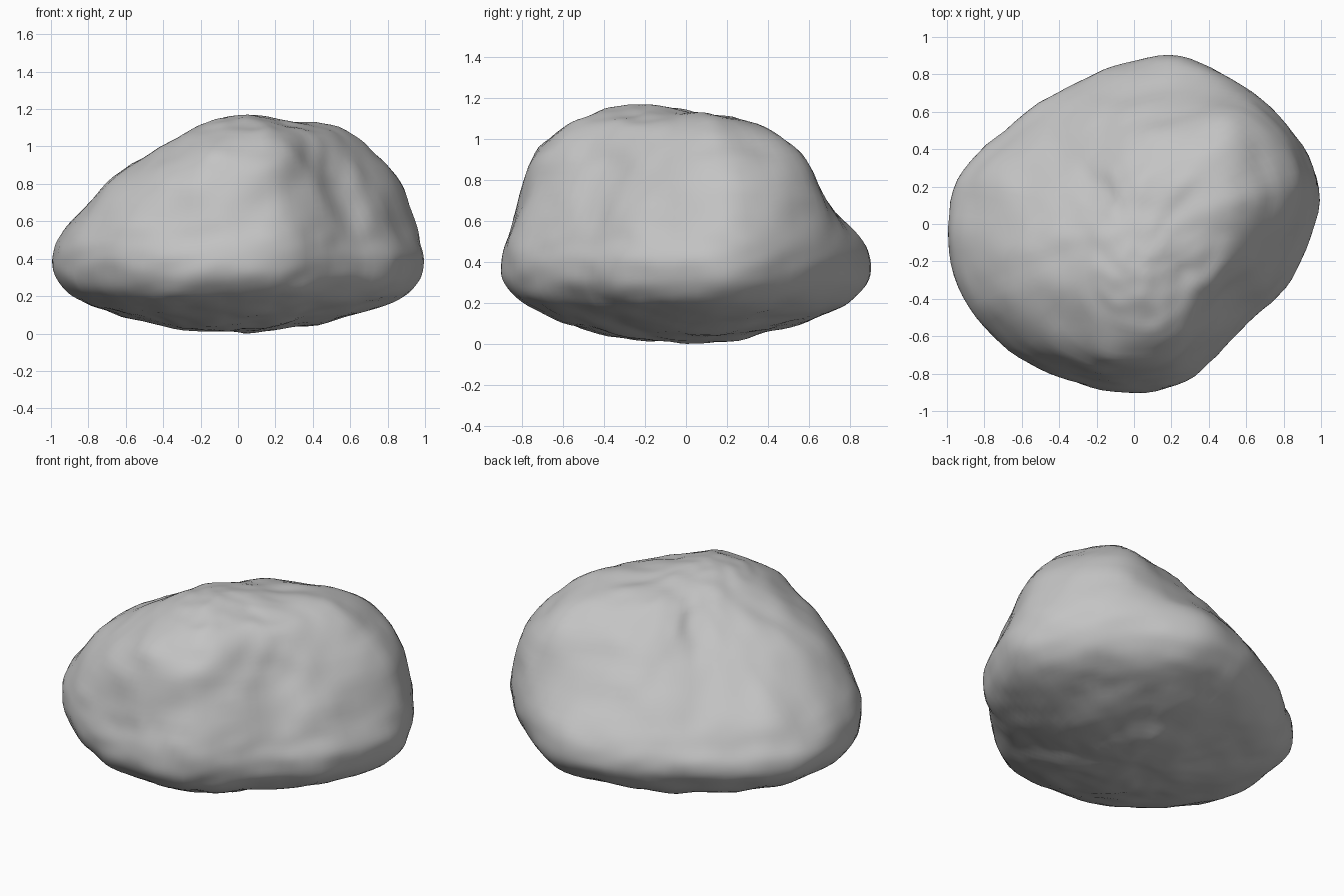
import bpy
import bmesh
import math
from mathutils import Vector, noise

default_cube = bpy.data.objects.get("Cube")
if default_cube:
    bpy.data.objects.remove(default_cube, do_unlink=True)

SIDES = 12        # control points around each contour
AROUND = 96       # finished columns
STEPS = 5         # finished rows between two contours
PEAK = Vector((0.04, -0.23, 1.165))

# Contour radii by height, starting 15 degrees from +x and going round in 30 degree steps
RIM = [1.02, .95, .945, .85, .84, .98, 1.01, .94, .89, .885, .80, .91]
CONTOURS = {
    0.37: RIM,
    0.47: [1.01, .96, .92, .81, .79, .93, .99, .93, .87, .87, .785, .88],
    0.60: [.97, .95, .81, .71, .69, .84, .92, .89, .83, .83, .74, .82],
    0.80: [.90, .89, .64, .53, .46, .57, .73, .78, .79, .77, .66, .73],
    0.95: [.77, .77, .50, .36, .27, .35, .48, .59, .70, .71, .59, .63],
    1.07: [.60, .52, .29, .18, .13, .16, .23, .36, .54, .59, .49, .51],
}
# Shallow underside: height and share of the rim radius
UNDERSIDE = [(0.0, 0.0), (0.012, 0.25), (0.055, 0.48), (0.12, 0.71), (0.18, 0.87), (0.27, 0.97)]


def contour(height, radii):
    ring = []
    for i, radius in enumerate(radii):
        angle = math.tau * (i + 0.5) / SIDES
        ring.append(Vector((radius * math.cos(angle), radius * math.sin(angle), height)))
    return ring


def spline(a, b, c, d, t):
    """Smooth curve from b to c."""
    return b + 0.5 * t * (c - a + t * (2 * a - 5 * b + 4 * c - d + t * (3 * (b - c) + d - a)))


def resample_ring(ring):
    points = []
    for k in range(AROUND):
        i, t = divmod(k * SIDES / AROUND - 0.5, 1.0)
        picks = [ring[(int(i) + n) % SIDES] for n in (-1, 0, 1, 2)]
        points.append(spline(*picks, t))
    return points


def weathering(point):
    """Offset along the normal: broad lumps, small chips and a worn groove."""
    offset = 0.010 * noise.noise(point * 2.6 + Vector((3, 1, 7)))
    offset += 0.016 * noise.noise(point * 5.0)
    offset += 0.010 * noise.noise(point * 11.0)
    across = (point.x - point.y) / math.sqrt(2)
    along = (point.x + point.y) / math.sqrt(2)
    if across > 0.3 and 0.3 < point.z < 1.05:
        fade = min(1.0, (across - 0.3) * 4, (point.z - 0.3) * 4, (1.05 - point.z) * 5)
        offset -= 0.025 * fade * math.exp(-((along - 0.12) / 0.13) ** 2)
    return offset


def relax(bm, times):
    for _ in range(times):
        bmesh.ops.smooth_vert(bm, verts=bm.verts[:], factor=0.5,
                              use_axis_x=True, use_axis_y=True, use_axis_z=True)


# Stack the contours, closing to the crest at the top
rings = [contour(z, [r * share for r in RIM]) for z, share in UNDERSIDE]
rings += [contour(z, radii) for z, radii in CONTOURS.items()]
shoulder = rings[-1]
for height, blend in ((1.12, 0.35), (1.15, 0.7), (PEAK.z, 1.0)):
    ring = [p.lerp(PEAK, blend) for p in shoulder]
    for p in ring:
        p.z = height
    rings.append(ring)

# Smooth rows through the contours
columns = [resample_ring(ring) for ring in rings]
last = len(columns) - 1
rows = []
for j in range(last):
    picks = [columns[min(max(j + n, 0), last)] for n in (-1, 0, 1, 2)]
    for s in range(STEPS):
        rows.append([spline(*quad, s / STEPS) for quad in zip(*picks)])
rows.append(columns[last])

# Rock skin
bm = bmesh.new()
grid = [[bm.verts.new(p) for p in row] for row in rows]
for lower, upper in zip(grid, grid[1:]):
    for k in range(AROUND):
        n = (k + 1) % AROUND
        bm.faces.new((lower[k], lower[n], upper[n], upper[k]))
bmesh.ops.remove_doubles(bm, verts=bm.verts[:], dist=0.015)
bmesh.ops.recalc_face_normals(bm, faces=bm.faces[:])
relax(bm, 4)
bm.normal_update()
moves = [(v, v.normal * weathering(v.co)) for v in bm.verts]
for v, move in moves:
    v.co += move
relax(bm, 1)

# Centre it and stand it on the ground
low = Vector([min(v.co[a] for v in bm.verts) for a in range(3)])
high = Vector([max(v.co[a] for v in bm.verts) for a in range(3)])
middle = (low + high) / 2
bmesh.ops.translate(bm, verts=bm.verts[:], vec=(-middle.x, -middle.y, -low.z))

mesh = bpy.data.meshes.new("boulder")
bm.to_mesh(mesh)
bm.free()
boulder = bpy.data.objects.new("boulder", mesh)
bpy.context.collection.objects.link(boulder)

# Plain grey stone
stone = bpy.data.materials.new("grey_stone")
stone.use_nodes = True
colour = (0.55, 0.55, 0.55, 1.0)
stone.diffuse_color = colour
stone.node_tree.nodes["Principled BSDF"].inputs["Base Color"].default_value = colour
mesh.materials.append(stone)

bpy.context.view_layer.objects.active = boulder
boulder.select_set(True)
bpy.ops.object.shade_smooth()
